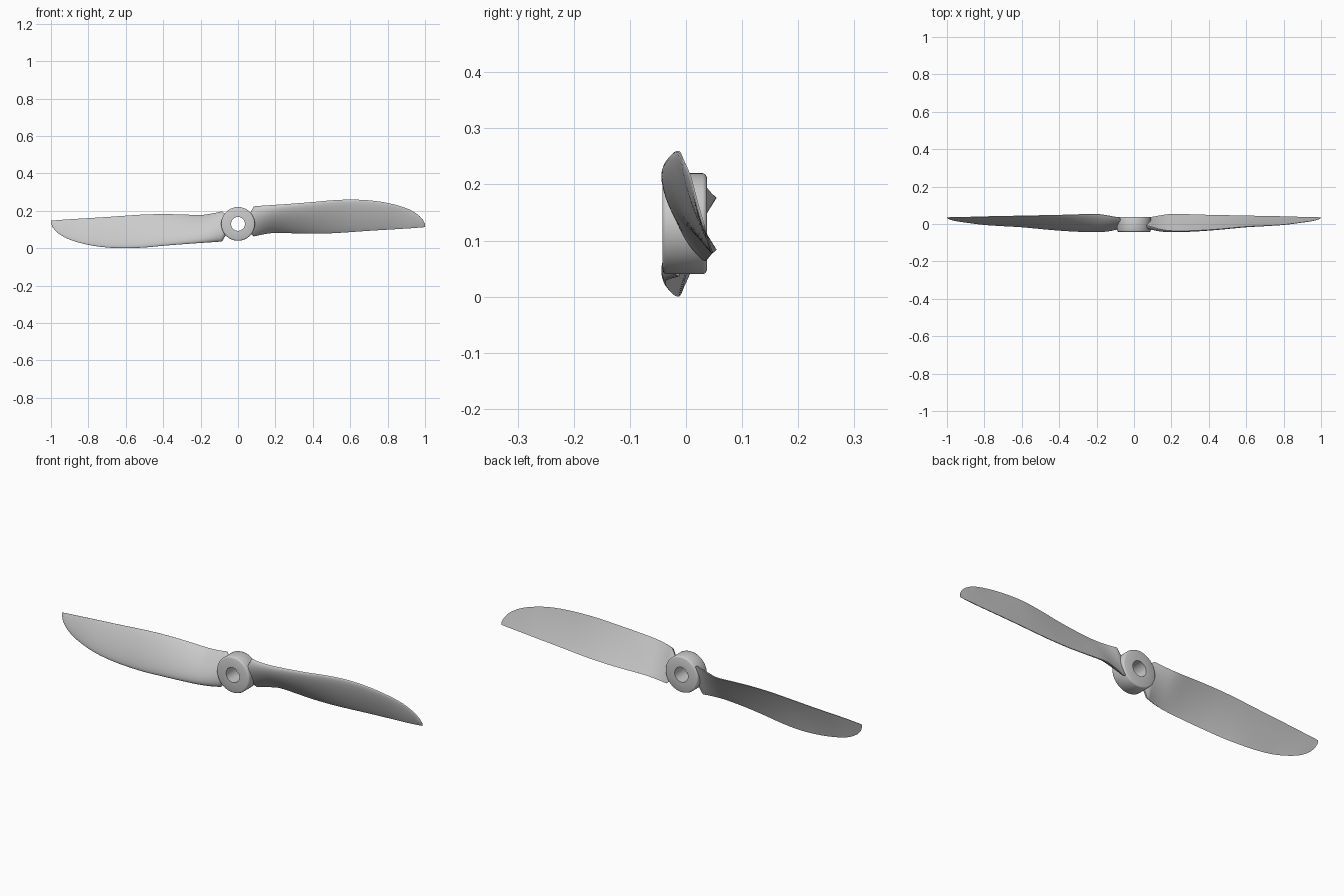
import bpy, bmesh, math

if "Cube" in bpy.data.objects:
    bpy.data.objects.remove(bpy.data.objects["Cube"])

CZ = 0.13  # height of the spin axis (runs along y)

# blade stations: x, leading edge (y, z), trailing edge (y, z), front bulge, back hollow
STATIONS = [
    (0.085, -0.012, 0.094, 0.036, -0.066, 0.042, -0.004),
    (0.14, -0.028, 0.098, 0.046, -0.054, 0.042, -0.002),
    (0.20, -0.036, 0.102, 0.054, -0.046, 0.038, 0.000),
    (0.30, -0.036, 0.109, 0.052, -0.049, 0.030, 0.003),
    (0.40, -0.031, 0.117, 0.049, -0.051, 0.025, 0.004),
    (0.50, -0.023, 0.126, 0.047, -0.049, 0.021, 0.004),
    (0.60, -0.014, 0.130, 0.045, -0.043, 0.018, 0.004),
    (0.70, -0.009, 0.126, 0.043, -0.036, 0.015, 0.003),
    (0.80, -0.003, 0.112, 0.041, -0.030, 0.012, 0.002),
    (0.90, 0.009, 0.084, 0.038, -0.024, 0.008, 0.001),
    (0.96, 0.018, 0.051, 0.037, -0.020, 0.006, 0.000),
    (0.988, 0.026, 0.022, 0.036, -0.018, 0.004, 0.000),
    (1.00, 0.033, -0.002, 0.036, -0.017, 0.002, 0.000),
]
ROOT = (0.06, -0.006, 0.050, 0.024, -0.045, 0.034, -0.004)  # hidden in the hub


def smooth_stations(st, steps):
    """Hermite interpolation along the blade."""
    def slope(i, k):
        a, b = st[max(i - 1, 0)], st[min(i + 1, len(st) - 1)]
        return (b[k] - a[k]) / (b[0] - a[0])
    out = []
    for i in range(len(st) - 1):
        p, q = st[i], st[i + 1]
        h = q[0] - p[0]
        for j in range(steps):
            t = j / steps
            row = [p[0] + h * t]
            for k in range(1, 7):
                row.append((2*t**3 - 3*t*t + 1) * p[k] + (t**3 - 2*t*t + t) * h * slope(i, k)
                           + (3*t*t - 2*t**3) * q[k] + (t**3 - t*t) * h * slope(i + 1, k))
            out.append(row)
    return out + [st[-1]]


def section(s, n=18):
    """Closed airfoil loop: rounded front face, slightly hollow back."""
    x, ly, lz, ty, tz, bulge, hollow = s
    dy, dz = ty - ly, tz - lz
    c = math.hypot(dy, dz)
    ny, nz = dz / c, -dy / c  # towards the front
    pts = []
    for i in range(n + 1):
        u = (1 - math.cos(math.pi * i / n)) / 2
        d = bulge * 1.73 * math.sqrt(u) * (1 - u) ** 0.8 + 0.003 * u * min(1, c / 0.1)
        pts.append((x, ly + dy * u + ny * d, lz + dz * u + nz * d))
    for i in range(n, 0, -1):
        u = (1 - math.cos(math.pi * i / n)) / 2
        d = hollow * 4 * u * (1 - u)
        pts.append((x, ly + dy * u + ny * d, lz + dz * u + nz * d))
    return pts


def finish(name, bm, angle):
    bmesh.ops.recalc_face_normals(bm, faces=bm.faces)
    me = bpy.data.meshes.new(name)
    bm.to_mesh(me)
    bm.free()
    ob = bpy.data.objects.new(name, me)
    bpy.context.collection.objects.link(ob)
    bpy.ops.object.select_all(action='DESELECT')
    bpy.context.view_layer.objects.active = ob
    ob.select_set(True)
    bpy.ops.object.shade_smooth_by_angle(angle=math.radians(angle))


def skin(bm, loops, closed):
    rings = [[bm.verts.new(p) for p in lp] for lp in loops]
    m = len(rings[0])
    pairs = list(zip(rings, rings[1:])) + ([(rings[-1], rings[0])] if closed else [])
    for a, b in pairs:
        for i in range(m):
            j = (i + 1) % m
            bm.faces.new((a[i], a[j], b[j], b[i]))
    if not closed:
        bm.faces.new(rings[0])
        bm.faces.new(rings[-1])


# two blades, half a turn apart
for name, s in (("right_blade", 1), ("left_blade", -1)):
    bm = bmesh.new()
    rows = [ROOT] + smooth_stations(STATIONS, 5)
    skin(bm, [[(s * x, y, CZ + s * z) for x, y, z in section(r)] for r in rows], False)
    finish(name, bm, 40)

# hub ring with rounded rims and a shaft hole
F, B, R, H, C = -0.042, 0.037, 0.09, 0.037, 0.007
profile = [(H, F), (R - C, F), (R - 0.3 * C, F + 0.3 * C), (R, F + C),
           (R, B - C), (R - 0.3 * C, B - 0.3 * C), (R - C, B), (H, B)]
bm = bmesh.new()
N = 64
skin(bm, [[(r * math.cos(2 * math.pi * k / N), y, CZ + r * math.sin(2 * math.pi * k / N))
           for r, y in profile] for k in range(N)], True)
finish("hub", bm, 50)
